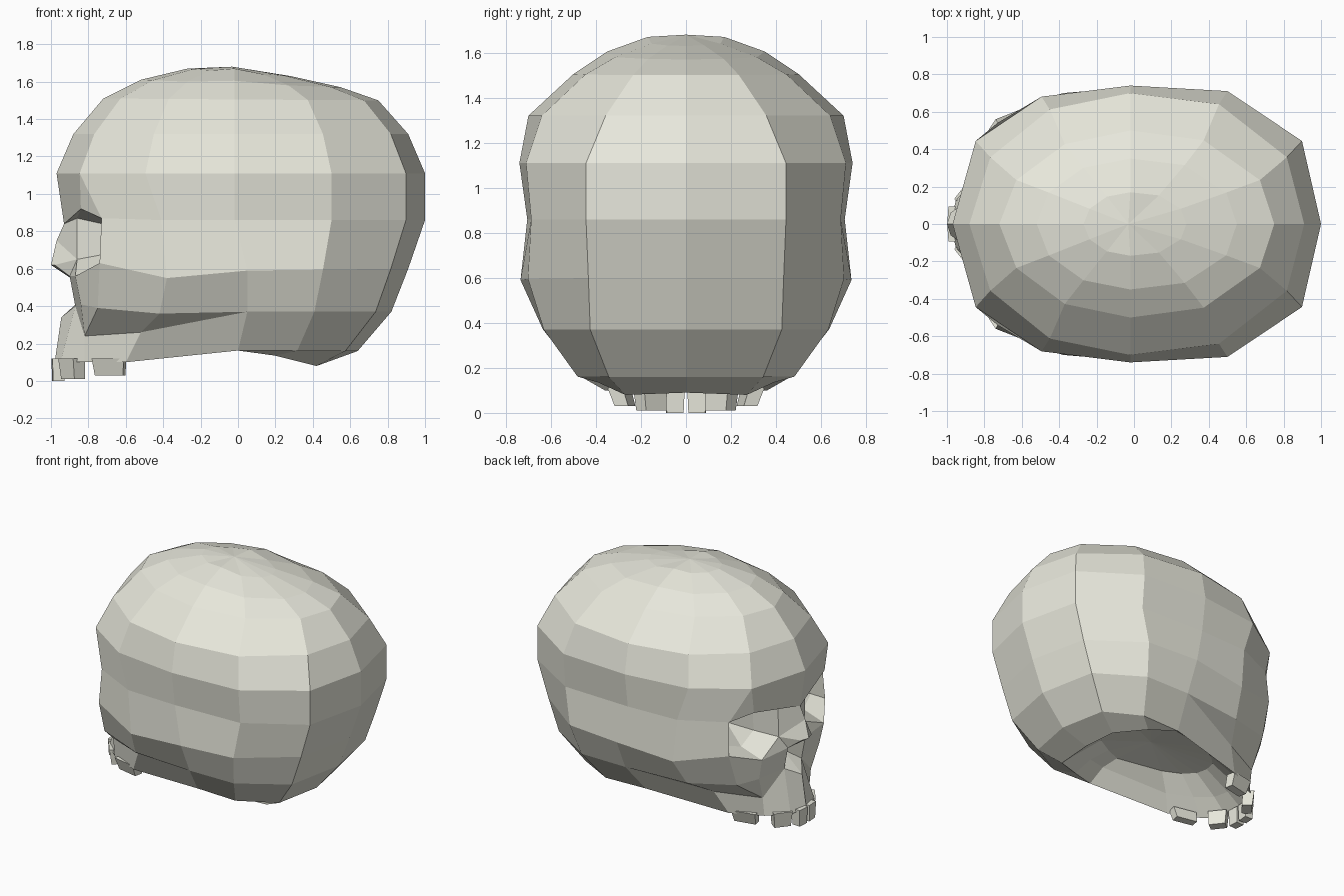
import bpy, bmesh, math
from mathutils import Vector, Matrix

if "Cube" in bpy.data.objects:
    bpy.data.objects.remove(bpy.data.objects["Cube"])

bone = bpy.data.materials.new("bone")
bone.diffuse_color = (0.80, 0.80, 0.71, 1)
bone.use_nodes = True
bone.node_tree.nodes["Principled BSDF"].inputs["Base Color"].default_value = bone.diffuse_color


def finish(bm, name):
    me = bpy.data.meshes.new(name)
    bmesh.ops.recalc_face_normals(bm, faces=bm.faces)
    bm.to_mesh(me)
    bm.free()
    me.materials.append(bone)
    ob = bpy.data.objects.new(name, me)
    bpy.context.collection.objects.link(ob)
    mod = ob.modifiers.new("mirror", 'MIRROR')
    mod.use_axis = (False, True, False)
    return ob


# ---- skull shell: left half, mirrored across y = 0 ----
bm = bmesh.new()
V = {}


def vert(name, co):
    V[name] = bm.verts.new(co)


def face(names):
    bm.faces.new([V[n] for n in names.split()])


# horizontal rings: z back, z front, x back, x front, half width, corner fullness
rings = [
    (1.63, 1.67, 0.28, -0.27, 0.17, 0.48),
    (1.57, 1.61, 0.55, -0.52, 0.35, 0.48),
    (1.50, 1.51, 0.75, -0.72, 0.50, 0.47),
    (1.32, 1.32, 0.91, -0.88, 0.70, 0.51),
    (1.11, 1.11, 1.00, -0.97, 0.74, 0.60),
    (0.86, 0.86, 1.00, -0.90, 0.705, 0.63),
    (0.60, 0.58, 0.91, -0.85, 0.735, 0.59),
    (0.37, 0.37, 0.82, -0.80, 0.635, 0.67),
    (0.16, 0.165, 0.64, -0.70, 0.47, 0.73),
]
xs = [1, 0.9, 0.51, 0, -0.5, -0.87, -1]
for r, (zb, zf, xb, xf, w, q) in enumerate(rings):
    side = 0.5 * q + 0.66
    ys = [0, q, side, 1, side - 0.04, q, 0]
    for c in range(7 if r < 5 else 4):
        x = -0.02 + (xs[c] * (xb + 0.02) if c < 4 else -xs[c] * (xf + 0.02))
        if c == 3 and r > 5:
            x = 0.05 if r < 8 else 0.0
        z = zb + (zf - zb) * (1 - xs[c]) / 2
        if r == 0 and c == 3:
            z = 1.67
        elif r == 1 and c == 3:
            z = 1.605
        vert(f"r{r}{c}", (x, ys[c] * w, z))
vert("top", (-0.03, 0, 1.68))

# face landmarks
marks = dict(
    S1=(-0.41, 0.69, 0.86), S2=(-0.38, 0.70, 0.55), S3=(-0.42, 0.59, 0.36),
    S4=(-0.52, 0.42, 0.26), S5=(-0.60, 0.36, 0.10),
    G=(-0.93, 0, 0.84), N=(-0.97, 0, 0.75), T=(-1.0, 0, 0.62),
    T2=(-0.98, 0.06, 0.62), NS=(-0.90, 0.10, 0.56),
    NB=(-0.87, 0.10, 0.40), A=(-0.945, 0, 0.34), R=(-0.79, 0, 0.48),
    O1=(-0.86, 0.16, 0.87), O2=(-0.84, 0.41, 0.92), O3=(-0.73, 0.54, 0.87),
    O4=(-0.74, 0.56, 0.63), O5=(-0.87, 0.36, 0.56), O6=(-0.86, 0.15, 0.65),
    C4=(-0.75, 0.48, 0.39), C5=(-0.84, 0.35, 0.41), M=(-0.82, 0.28, 0.24),
    g0=(-0.98, 0, 0.10), g1=(-0.95, 0.14, 0.10), g2=(-0.82, 0.26, 0.10),
    b0=(0.43, 0, 0.09), b1=(0.42, 0.27, 0.08), b2=(0.20, 0.39, 0.135),
)
for n, co in marks.items():
    vert(n, co)

# cranium faces
for c in range(6):
    face(f"top r0{c} r0{c + 1}")
    for r in range(4):
        face(f"r{r}{c} r{r}{c + 1} r{r + 1}{c + 1} r{r + 1}{c}")
for r in range(4, 8):
    for c in range(3):
        face(f"r{r}{c} r{r}{c + 1} r{r + 1}{c + 1} r{r + 1}{c}")

# temple, brow, cheek, nose, upper jaw and base rim faces
for f in ("r43 r44 S1 r53", "r53 S1 S2 r63", "r63 S2 S3 r73", "r73 S3 S4",
          "r73 S4 S5 r83", "r44 r45 O3 S1", "r45 O2 O3", "r45 r46 G O2",
          "G O1 O2", "S1 O3 O4 S2", "S2 O4 C4 S3", "O4 O5 C5 C4",
          "S3 C4 M S4", "C4 C5 M", "S4 M g2 S5", "G N O6 O1",
          "N T T2 O6", "T2 NS O6", "O6 NS O5", "NS NB C5 O5", "C5 NB M",
          "NB A g0 g1", "NB g1 g2 M", "T R NS T2", "NS R NB", "NB R A",
          "r80 r81 b1 b0", "r81 r82 b2 b1", "r82 r83 b2"):
    face(f)

# eye socket: rim pushed back into the head
rim = ["O1", "O2", "O3", "O4", "O5", "O6"]
mid = sum((V[n].co for n in rim), Vector()) / 6
for n in rim:
    p = mid + (V[n].co - mid) * 0.70
    vert("i" + n, (p.x * 0.4 - 0.36, p.y, p.z))
vert("eye_back", (-0.56, mid.y - 0.03, mid.z))
for a, b in zip(rim, rim[1:] + rim[:1]):
    face(f"{a} {b} i{b} i{a}")
    face(f"i{a} i{b} eye_back")

# recessed underside: sloping wall, then a shallow roof
rim = ["b0", "b1", "b2", "r83", "S5", "g2", "g1", "g0"]
for n in rim:
    p = V[n].co
    vert("d" + n, (-0.2 + (p.x + 0.2) * 0.82, p.y * 0.80, p.z + 0.10))
    vert("e" + n, (-0.2 + (p.x + 0.2) * 0.58, p.y * 0.60, 0.31))
vert("roof", (-0.15, 0, 0.34))
for a, b in zip(rim, rim[1:]):
    face(f"{a} {b} d{b} d{a}")
    face(f"d{a} d{b} e{b} e{a}")
    face(f"e{a} e{b} roof")
finish(bm, "skull")

# ---- upper teeth: x, y, turn, width, depth, bottom z, inward lean ----
teeth = [
    (-0.960, 0.050, 4, 0.085, 0.07, 0.0, 0.0),
    (-0.890, 0.160, 38, 0.130, 0.08, 0.01, 0.01),
    (-0.690, 0.300, 78, 0.175, 0.07, 0.03, 0.03),
]
bm = bmesh.new()
for x, y, turn, w, d, zb, lean in teeth:
    h = 0.12 - zb
    new = bmesh.ops.create_cube(bm, size=1)["verts"]
    for v in new:
        low = v.co.z < 0
        k = 0.88 if low else 1.0
        v.co = Vector((v.co.x * d * k + (lean if low else 0), v.co.y * w * k, v.co.z * h))
    bmesh.ops.transform(bm, verts=new, matrix=Matrix.Translation((x, y, zb + h / 2))
                        @ Matrix.Rotation(math.radians(-turn), 4, 'Z'))
finish(bm, "teeth")
